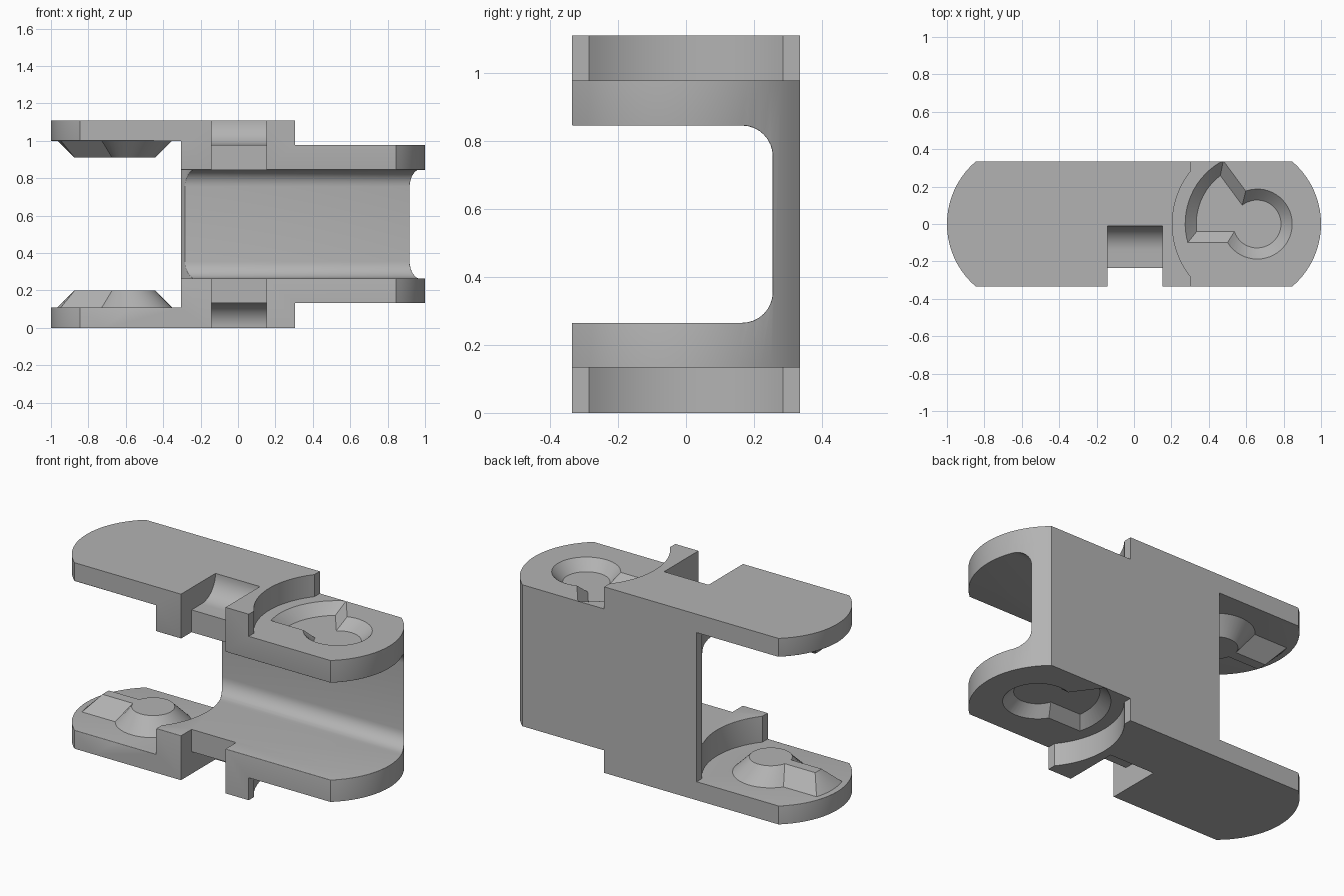
import bpy, bmesh
from math import sin, cos, asin, pi, radians

old = bpy.data.objects.get("Cube")
if old:
    bpy.data.objects.remove(old, do_unlink=True)

H, W = 1.11, 0.335            # overall height, half depth

grey = bpy.data.materials.new("plain grey")
grey.use_nodes = True
grey.diffuse_color = (0.45, 0.45, 0.45, 1)
grey.node_tree.nodes["Principled BSDF"].inputs["Base Color"].default_value = (0.45, 0.45, 0.45, 1)


def loft(name, ring_a, ring_b):
    """Closed solid between two matching rings of 3D points."""
    bm = bmesh.new()
    a = [bm.verts.new(p) for p in ring_a]
    b = [bm.verts.new(p) for p in ring_b]
    bm.faces.new(a)
    bm.faces.new(b)
    for i in range(len(a)):
        j = (i + 1) % len(a)
        bm.faces.new((a[i], a[j], b[j], b[i]))
    bmesh.ops.recalc_face_normals(bm, faces=bm.faces)
    me = bpy.data.meshes.new(name)
    bm.to_mesh(me)
    bm.free()
    me.materials.append(grey)
    ob = bpy.data.objects.new(name, me)
    bpy.context.collection.objects.link(ob)
    return ob


def upright(name, outline, z0, z1):
    return loft(name, [(x, y, z0) for x, y in outline], [(x, y, z1) for x, y in outline])


def sideways(name, profile, x0, x1):
    return loft(name, [(x0, y, z) for y, z in profile], [(x1, y, z) for y, z in profile])


def combine(target, tool, operation):
    mod = target.modifiers.new("cut", 'BOOLEAN')
    mod.operation, mod.solver, mod.object = operation, 'EXACT', tool
    bpy.context.view_layer.objects.active = target
    bpy.ops.object.modifier_apply(modifier=mod.name)
    bpy.data.objects.remove(tool, do_unlink=True)


def arc(cx, cy, r, a0, a1, n):
    return [(cx + r * cos(radians(a0 + (a1 - a0) * i / n)),
             cy + r * sin(radians(a0 + (a1 - a0) * i / n))) for i in range(n + 1)]


# C-shaped body: two arms joined by a back wall with filleted inner corners
lo, hi, wall, f = 0.265, 0.845, 0.255, 0.09
profile = [(-W, 0), (W, 0), (W, H), (-W, H), (-W, hi)]
profile += arc(wall - f, hi - f, f, 90, 0, 8)
profile += arc(wall - f, lo + f, f, 0, -90, 8)
profile += [(-W, lo)]
body = sideways("link_body", profile, -1.1, 1.1)

# Rounded arm ends
tip = asin(W / 0.44) * 180 / pi
plan = arc(0.56, 0, 0.44, -tip, tip, 20) + arc(-0.56, 0, 0.44, 180 - tip, 180 + tip, 20)
combine(body, upright("plan", plan, -0.1, H + 0.1), 'INTERSECT')

# Recesses that clear the neighbouring links
half = asin(0.285 / 0.455) * 180 / pi
step = [(1.3, -0.5), (1.3, 0.5), (0.305, 0.5)]
step += arc(0.66, 0, 0.455, 180 - half, 180 + half, 24) + [(0.305, -0.5)]
combine(body, upright("step_top", step, 0.978, H + 0.1), 'DIFFERENCE')
combine(body, upright("step_bottom", step, -0.1, 0.134), 'DIFFERENCE')
combine(body, upright("gap", [(-x, y) for x, y in step], 0.11, H - 0.11), 'DIFFERENCE')

# Rounded inner rim
bm = bmesh.new()
bm.from_mesh(body.data)
bmesh.ops.remove_doubles(bm, verts=bm.verts, dist=0.0005)
rim = []
for e in bm.edges:
    if len(e.link_faces) != 2 or not e.is_convex or e.calc_face_angle(0) < 0.5:
        continue
    mid = (e.verts[0].co + e.verts[1].co) / 2
    inner = all(0.25 < v.co.z < H - 0.25 for v in e.verts)
    plate = all(abs(abs(v.co.z - H / 2) - (H / 2 - 0.11)) < 0.003 for v in e.verts) and mid.x < -0.3
    if mid.y < 0.33 and (inner or plate):
        rim.append(e)
bmesh.ops.bevel(bm, geom=rim, offset=0.028, offset_type='OFFSET', segments=4,
                profile=0.5, affect='EDGES', clamp_overlap=True)
bm.to_mesh(body.data)
bm.free()


def key_outline(cx, r, R, front, back, angle, o):
    """Disc with a fan-shaped tab toward -x, grown outward by o."""
    r, R, front, back = r + o, R + o, front + o, back + o

    def a_front(q):
        return 180 + asin(front / q) * 180 / pi

    def a_back(q):
        return angle - asin(back / q) * 180 / pi
    return (arc(cx, 0, R, a_back(R), a_front(R), 16)
            + arc(cx, 0, r, a_front(r), a_back(r) + 360, 36))


def key(name, args, o0, z0, o1, z1):
    return loft(name, [(x, y, z0) for x, y in key_outline(*args, o0)],
                [(x, y, z1) for x, y in key_outline(*args, o1)])


socket = (0.658, 0.128, 0.325, 0.04, -0.004, 126.5)
boss = (-0.56, 0.117, 0.315, 0.03, 0.03, 180)

# Front notch with a curved trough, on each arm
notch = [(-0.5, 0.7), (-0.235, 0.7), (-0.235, 0.978)]
notch += arc(-0.14, 0.978 + 0.13, 0.13, -90, 0, 10) + [(-0.01, 1.3), (-0.5, 1.3)]

for side, flip in (("upper", lambda z: z), ("lower", lambda z: H - z)):
    combine(body, sideways("notch", [(y, flip(z)) for y, z in notch], -0.142, 0.152), 'DIFFERENCE')
    # Tapered socket and matching boss
    combine(body, key("socket", socket, 0.0, flip(0.918), 0.08, flip(0.998)), 'DIFFERENCE')
    peg = key(side + "_pivot_boss", boss, 0.0, flip(0.91), 0.1, flip(1.01))
    peg.select_set(True)

# Smooth shading with crisp edges
body.select_set(True)
bpy.context.view_layer.objects.active = body
bpy.ops.object.shade_smooth_by_angle(angle=radians(30))
